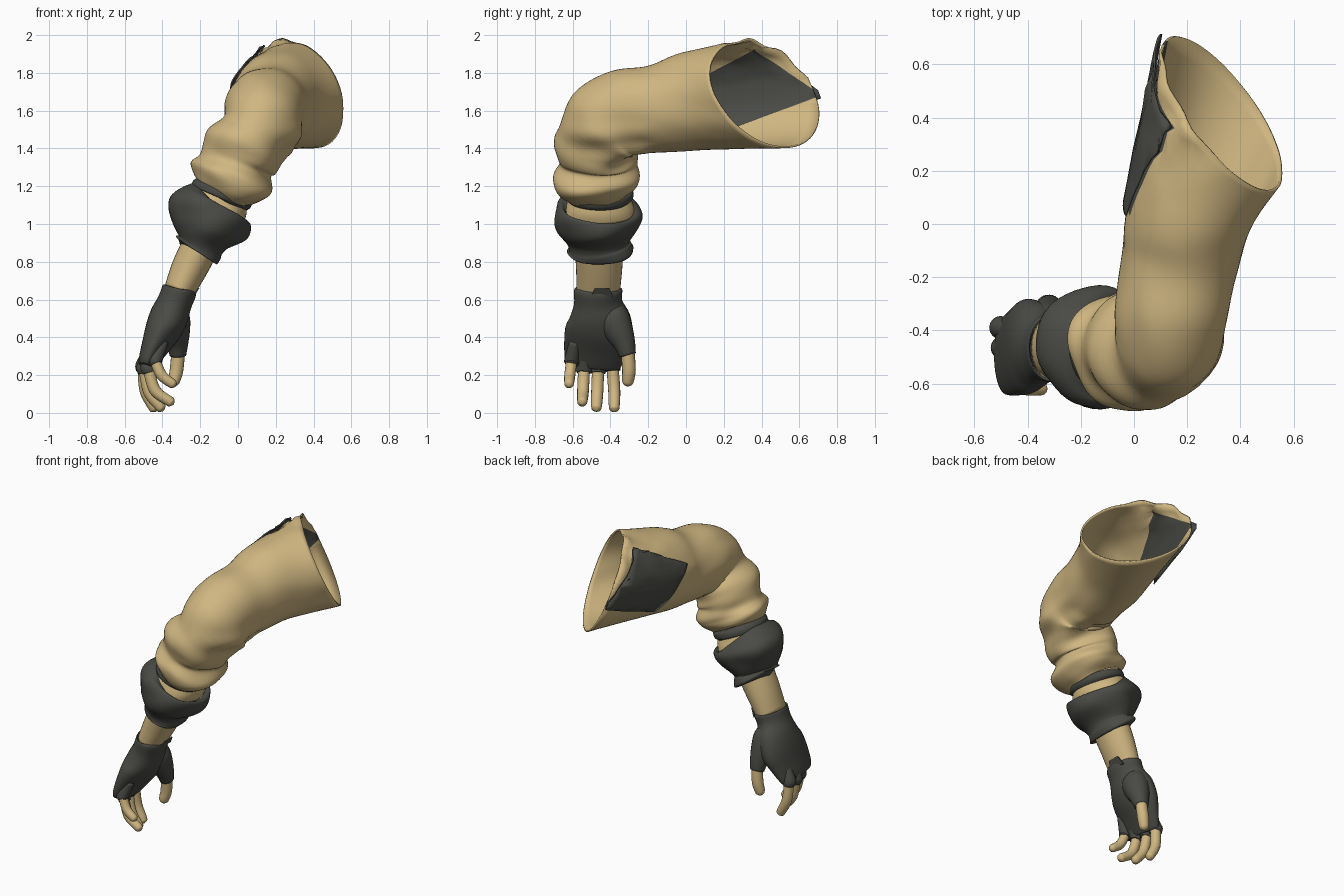
import bpy, bmesh, math
from mathutils import Vector, noise

if "Cube" in bpy.data.objects:
    bpy.data.objects.remove(bpy.data.objects["Cube"])


def material(name, rgb):
    m = bpy.data.materials.new(name)
    m.use_nodes = True
    m.diffuse_color = (*rgb, 1)
    m.node_tree.nodes["Principled BSDF"].inputs["Base Color"].default_value = (*rgb, 1)
    return m


TAN = material("tan_cloth", (0.63, 0.47, 0.22))
DARK = material("charcoal_cloth", (0.068, 0.07, 0.06))


def finish(name, bm, mats, thickness=0):
    me = bpy.data.meshes.new(name)
    bm.to_mesh(me)
    bm.free()
    for mat in mats:
        me.materials.append(mat)
    ob = bpy.data.objects.new(name, me)
    bpy.context.collection.objects.link(ob)
    me.shade_smooth()
    if thickness:
        mod = ob.modifiers.new("cloth", "SOLIDIFY")
        mod.thickness = thickness
    return ob


def frames(path):
    """Turn (x, y, z, half width, half depth) rows into centre, side and depth vectors."""
    out = []
    for i, (x, y, z, a, b) in enumerate(path):
        lo, hi = path[max(i - 1, 0)], path[min(i + 1, len(path) - 1)]
        t = (Vector(hi[:3]) - Vector(lo[:3])).normalized()
        side = Vector((1, 0, 0))
        side = (side - t * t.dot(side)).normalized()
        out.append((Vector((x, y, z)), side * a, t.cross(side) * b))
    return out


def spline(p0, p1, p2, p3, t):
    return p1 + 0.5 * t * (p2 - p0 + t * (2 * p0 - 5 * p1 + 4 * p2 - p3 + t * (3 * (p1 - p2) + p3 - p0)))


def tube(rings, segs, steps, fold=None, cap=True):
    """Smooth tube through the rings; fold(p) gives the wrinkle depth at a point."""
    n, dense = len(rings), []
    for i in range(n - 1):
        four = [rings[min(max(i + k, 0), n - 1)] for k in (-1, 0, 1, 2)]
        for s in range(steps):
            dense.append([spline(*(r[k] for r in four), s / steps) for k in range(3)])
    dense.append(rings[-1])
    bm, rows = bmesh.new(), []
    for c, u, v in dense:
        row = []
        for j in range(segs):
            w = math.tau * j / segs
            d = u * math.cos(w) + v * math.sin(w)
            p = c + d
            if fold:
                p += d.normalized() * fold(p)
            row.append(bm.verts.new(p))
        rows.append(row)
    for r0, r1 in zip(rows, rows[1:]):
        for j in range(segs):
            k = (j + 1) % segs
            bm.faces.new((r0[j], r0[k], r1[k], r1[j]))
    if cap:
        bm.faces.new(rows[0][::-1])
        bm.faces.new(rows[-1])
    return bm


def loft(name, rings, mat, segs=24, steps=4, fold=None):
    return finish(name, tube(rings, segs, steps, fold), [mat])


def sleeve_fold(p):
    low = min(max((1.6 - p.z) / 0.3, 0), 1) if p.y < -0.2 else 0
    ragged = 0.07 * min(max(p.y - 0.15, 0), 0.2) * math.sin(p.y * 38 - 5) if p.z > 1.75 else 0
    wrinkle = noise.noise(Vector((p.x * 4, p.y * 4, p.z * 9 + p.x * 4)))
    return wrinkle * (0.008 + 0.036 * low) + ragged


# Sleeve: slanted shoulder opening, upper arm, elbow, bunched forearm
rim = (Vector((0.33, 0.415, 1.69)), Vector((0.22, -0.27, 0)), Vector((-0.07, -0.11, 0.285)))
sleeve = [rim] + frames([
    (0.21, 0.04, 1.65, 0.24, 0.265),
    (0.17, -0.15, 1.61, 0.22, 0.235),
    (0.14, -0.33, 1.59, 0.213, 0.23),
    (0.125, -0.43, 1.53, 0.207, 0.235),
    (0.075, -0.46, 1.45, 0.19, 0.215),
    (0.01, -0.47, 1.37, 0.212, 0.225),
    (-0.005, -0.47, 1.31, 0.19, 0.2),
    (-0.03, -0.47, 1.25, 0.22, 0.22),
    (-0.05, -0.465, 1.19, 0.2, 0.21),
    (-0.065, -0.46, 1.16, 0.155, 0.17),
])
bm = tube(sleeve, 64, 6, sleeve_fold, False)

# Shoulder patch outline, as y and z: top, front, bottom, rear
OUTLINE = [(0.36, 1.93), (0.03, 1.75), (0.25, 1.5), (0.72, 1.68)]
edges = []
for (y0, z0), (y1, z1) in zip(OUTLINE, OUTLINE[1:] + OUTLINE[:1]):
    edges.append((Vector((0, y0, z0)), Vector((0, z1 - z0, y0 - y1)).normalized()))


def near_patch(f):
    c = f.calc_center_median()
    return c.x < 0.22 and c.y > -0.05 and f.normal.x < 0.1


# Cut the outline into the sleeve and lay a raised copy of that area over it
bm.normal_update()
for point, normal in edges:
    faces = [f for f in bm.faces if near_patch(f)]
    geom = {g for f in faces for g in (*f.verts, *f.edges, f)}
    bmesh.ops.bisect_plane(bm, geom=list(geom), plane_co=point, plane_no=normal)
bm.normal_update()
for f in bm.faces:
    c = f.calc_center_median()
    if near_patch(f) and all((c - p).dot(n) < 0 for p, n in edges):
        f.material_index = 1
patch = bm.copy()
bmesh.ops.delete(patch, geom=[f for f in patch.faces if not f.material_index], context="FACES")
patch.normal_update()
for v in patch.verts:
    v.co += v.normal * 0.02
    if v.co.y > 0.45:
        v.co.y += 0.02
for f in patch.faces:
    f.material_index = 0
finish("shoulder_patch", patch, [DARK], 0.008)
finish("sleeve", bm, [TAN, DARK], 0.01)


def cuff_fold(p):
    return 0.024 * noise.noise(Vector((p.x * 5, p.y * 5, p.z * 8)))


# Strap and pale lining between sleeve and cuff
loft("strap", frames([
    (-0.075, -0.46, 1.185, 0.14, 0.16), (-0.08, -0.46, 1.175, 0.165, 0.18),
    (-0.092, -0.46, 1.14, 0.165, 0.18), (-0.095, -0.46, 1.135, 0.14, 0.16)]), DARK, 40, 3)
loft("cuff_lining", frames([
    (-0.085, -0.46, 1.16, 0.145, 0.155), (-0.11, -0.46, 1.11, 0.165, 0.175),
    (-0.13, -0.46, 1.06, 0.17, 0.18)]), TAN, 40, 3, cuff_fold)

# Puffed cuff with a narrow hem
loft("cuff", frames([
    (-0.115, -0.46, 1.1, 0.17, 0.18), (-0.12, -0.46, 1.095, 0.205, 0.21),
    (-0.14, -0.465, 1.05, 0.23, 0.225), (-0.165, -0.465, 0.99, 0.217, 0.212),
    (-0.19, -0.46, 0.92, 0.145, 0.172), (-0.2, -0.46, 0.89, 0.125, 0.16),
    (-0.21, -0.455, 0.875, 0.132, 0.165), (-0.218, -0.455, 0.855, 0.12, 0.15),
    (-0.22, -0.455, 0.86, 0.09, 0.12)]), DARK, 48, 4, cuff_fold)

# Bare wrist
loft("wrist", frames([
    (-0.2, -0.46, 0.88, 0.1, 0.13), (-0.26, -0.46, 0.76, 0.095, 0.122),
    (-0.315, -0.465, 0.64, 0.08, 0.115)]), TAN, 32)

# Fingerless glove body
loft("glove", frames([
    (-0.31, -0.465, 0.655, 0.08, 0.115), (-0.31, -0.465, 0.65, 0.092, 0.128),
    (-0.335, -0.465, 0.585, 0.092, 0.128), (-0.365, -0.455, 0.51, 0.102, 0.16),
    (-0.4, -0.46, 0.43, 0.095, 0.18), (-0.445, -0.48, 0.34, 0.07, 0.168),
    (-0.477, -0.492, 0.27, 0.052, 0.152), (-0.485, -0.495, 0.245, 0.042, 0.138)]), DARK, 40)
loft("glove_thumb", frames([
    (-0.345, -0.42, 0.58, 0.05, 0.06), (-0.335, -0.39, 0.51, 0.078, 0.085),
    (-0.33, -0.36, 0.44, 0.077, 0.08), (-0.32, -0.325, 0.365, 0.057, 0.058),
    (-0.318, -0.308, 0.305, 0.044, 0.044)]), DARK)

# Small tab at the wrist opening
bm = bmesh.new()
bmesh.ops.create_cube(bm, size=1)
for v in bm.verts:
    x, y, z = v.co
    v.co = (-0.225 + 0.01 * x + 0.03 * z, -0.445 + 0.1 * y * (1 - 0.4 * z), 0.635 + 0.05 * z)
finish("wrist_tab", bm, [DARK]).data.shade_flat()


def finger(name, base, mid, tip, r):
    """Skin finger with a rounded end, plus a glove stub around its root."""
    base, mid, tip = Vector(base), Vector(mid), Vector(tip)
    d = (tip - mid).normalized()
    rows = [(base, r), (mid, r), (tip - d * r * 0.9, r * 0.88), (tip - d * r * 0.3, r * 0.62), (tip, r * 0.08)]
    loft(name, frames([(*p, w, w) for p, w in rows]), TAN, 16)
    if name != "thumb":
        root = base + Vector((0.045, (-0.48 - base.y) * 0.15, 0.1))
        end = base.lerp(mid, 0.22)
        loft(name + "_glove", frames([(*root, r, r), (*base, r * 1.35, r * 1.35), (*end, r * 1.25, r * 1.25)]), DARK, 16)


finger("index_finger", (-0.5, -0.39, 0.25), (-0.49, -0.38, 0.12), (-0.435, -0.38, 0.005), 0.032)
finger("middle_finger", (-0.495, -0.465, 0.24), (-0.47, -0.47, 0.11), (-0.395, -0.475, 0.01), 0.032)
finger("ring_finger", (-0.475, -0.54, 0.24), (-0.44, -0.545, 0.12), (-0.34, -0.55, 0.045), 0.031)
finger("little_finger", (-0.44, -0.605, 0.28), (-0.405, -0.615, 0.2), (-0.33, -0.62, 0.14), 0.029)
finger("thumb", (-0.315, -0.31, 0.34), (-0.325, -0.302, 0.23), (-0.345, -0.31, 0.14), 0.036)
